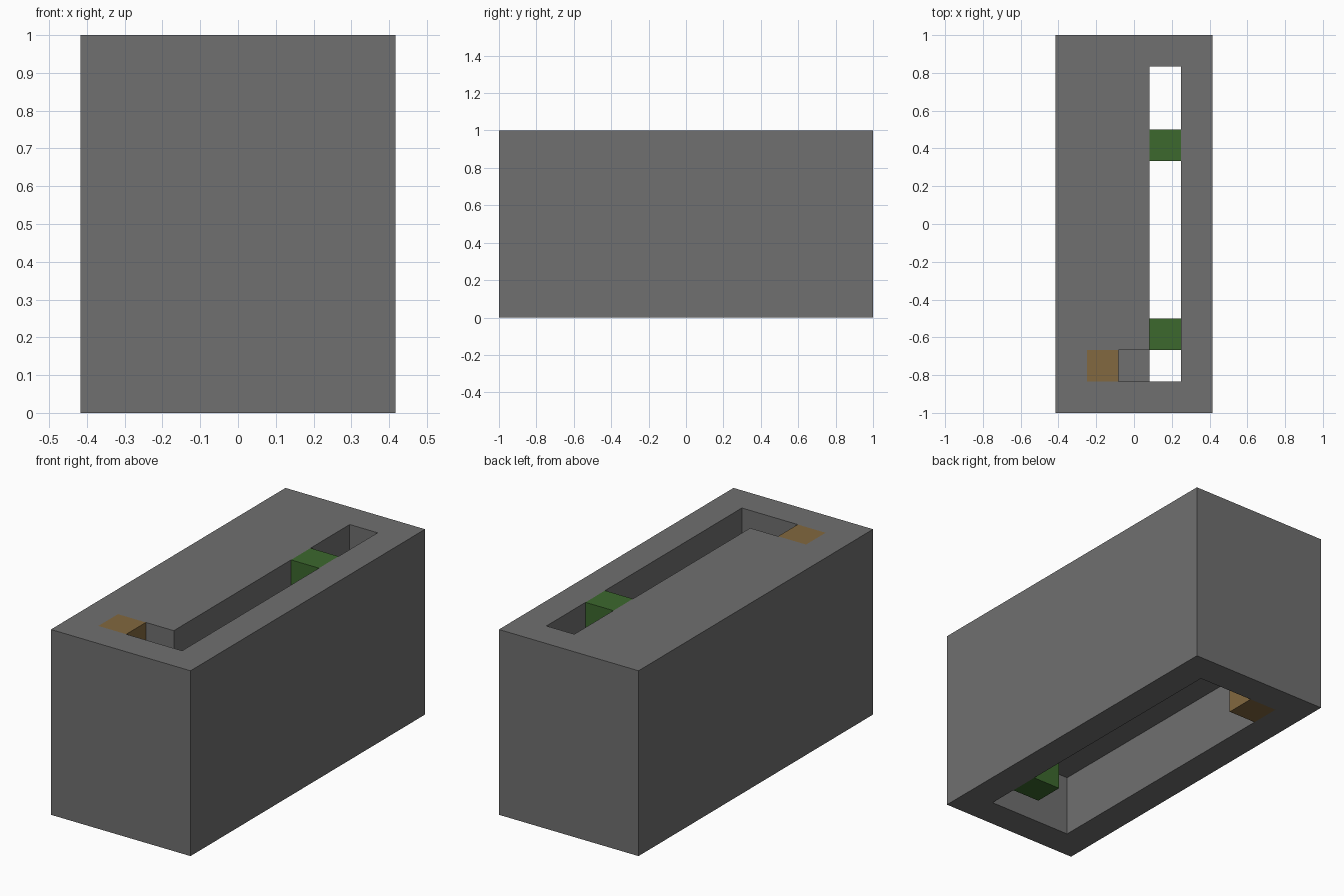
import bpy

U = 1 / 6  # one grid cell

cube = bpy.data.objects.get("Cube")
if cube:
    bpy.data.objects.remove(cube, do_unlink=True)


def material(name, rgb):
    mat = bpy.data.materials.new(name)
    mat.use_nodes = True
    color = (*rgb, 1)
    mat.diffuse_color = color
    bsdf = next(n for n in mat.node_tree.nodes if n.type == "BSDF_PRINCIPLED")
    bsdf.inputs["Base Color"].default_value = color
    return mat


def box(name, low, high, mat=None):
    """Box between two corners given in grid cells."""
    bpy.ops.mesh.primitive_cube_add(size=1)
    obj = bpy.context.object
    obj.name = obj.data.name = name
    for v in obj.data.vertices:
        v.co = [U * (l if c < 0 else h) for c, l, h in zip(v.co, low, high)]
    if mat:
        obj.data.materials.append(mat)
    return obj


def carve(target, low, high):
    """Cut a box-shaped hollow out of the target."""
    cutter = box("cutter", low, high)
    cutter.hide_render = True
    mod = target.modifiers.new("carve", "BOOLEAN")
    mod.operation = "DIFFERENCE"
    mod.solver = "EXACT"
    mod.object = cutter
    bpy.context.view_layer.objects.active = target
    bpy.ops.object.modifier_apply(modifier=mod.name)
    bpy.data.objects.remove(cutter, do_unlink=True)


grey = material("stone grey", (0.16, 0.16, 0.16))
brown = material("wood brown", (0.225, 0.14, 0.05))
green = material("leaf green", (0.045, 0.14, 0.027))

# Outer block with a wide hollow below, a long slot and a side notch above
block = box("block", (-2.5, -6, 0), (2.5, 6, 6), grey)
carve(block, (-1.5, -5, -1), (1.5, 5, 2))
carve(block, (0.5, -5, 1), (1.5, 5, 7))
carve(block, (-1.5, -5, 4), (1, -4, 7))

# Small cubes set flush with the top and bottom openings
for name, x, y, z, mat in (
    ("top_brown_cube", -1.5, -5, 5, brown),
    ("bottom_brown_cube", -1.5, 4, 0, brown),
    ("top_green_cube", 0.5, 2, 5, green),
    ("bottom_green_cube", 0.5, -4, 0, green),
):
    box(name, (x, y, z), (x + 1, y + 1, z + 1), mat)
